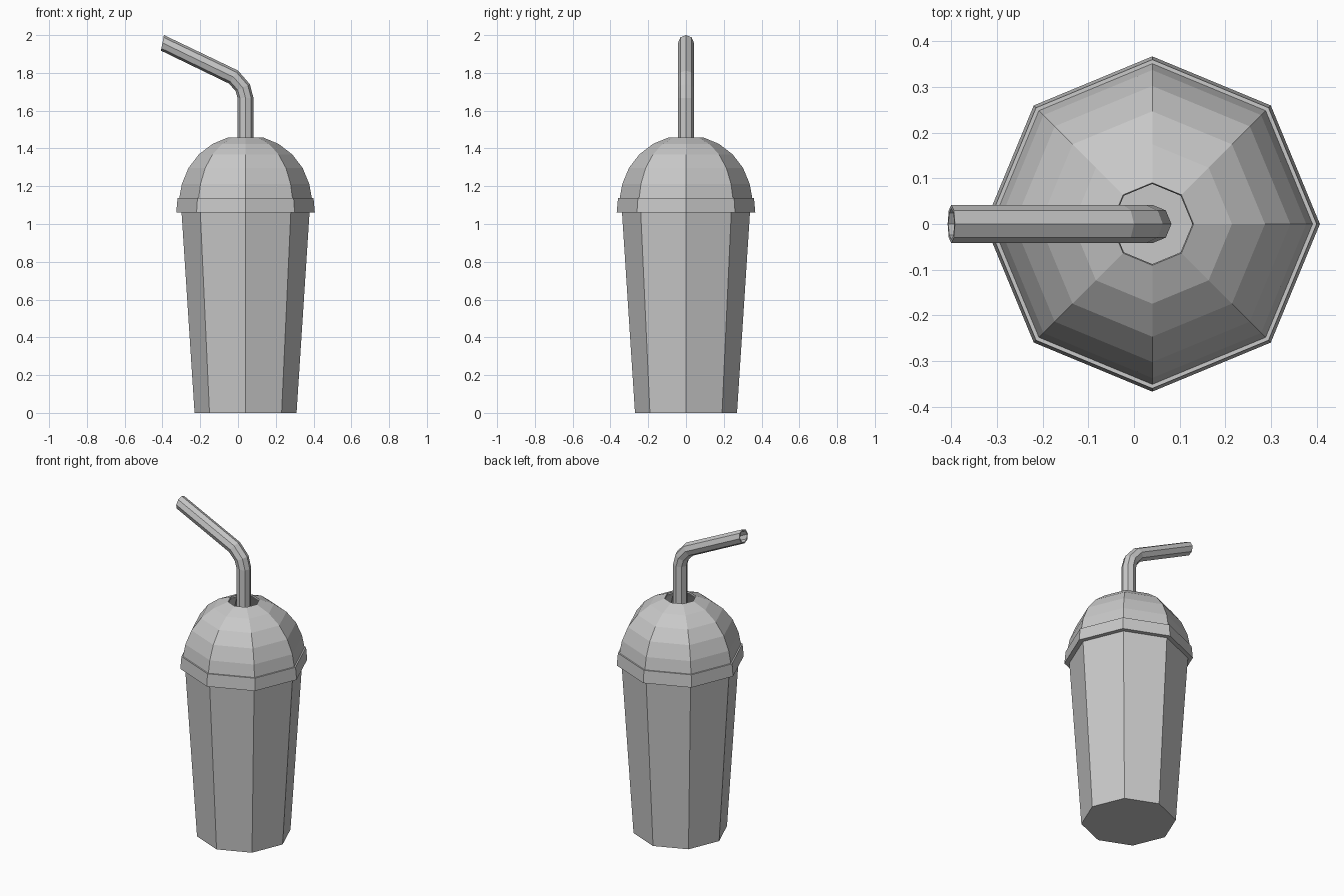
import bpy, bmesh
from math import sin, cos, radians, tau

cube = bpy.data.objects.get("Cube")
if cube:
    bpy.data.objects.remove(cube)

SIDES = 8
CUP_X = 0.04

grey = bpy.data.materials.new("plain_grey")
grey.use_nodes = True
grey.diffuse_color = (0.58, 0.58, 0.58, 1)
grey.node_tree.nodes["Principled BSDF"].inputs["Base Color"].default_value = (0.58, 0.58, 0.58, 1)


def skin(name, rings, closed=False):
    """Bridge rings of points; close the loop of rings or cap both ends."""
    bm = bmesh.new()
    loops = [[bm.verts.new(p) for p in ring] for ring in rings]
    pairs = list(zip(loops, loops[1:]))
    if closed:
        pairs.append((loops[-1], loops[0]))
    for a, b in pairs:
        for i in range(SIDES):
            j = (i + 1) % SIDES
            bm.faces.new((a[i], a[j], b[j], b[i]))
    if not closed:
        bm.faces.new(loops[0])
        bm.faces.new(loops[-1])
    bmesh.ops.recalc_face_normals(bm, faces=bm.faces)
    mesh = bpy.data.meshes.new(name)
    bm.to_mesh(mesh)
    bm.free()
    mesh.materials.append(grey)
    obj = bpy.data.objects.new(name, mesh)
    bpy.context.collection.objects.link(obj)
    return obj


def ring(x, z, radius, tilt=0):
    """Octagon around (x, 0, z), tilted about the y axis."""
    t = radians(tilt)
    points = []
    for i in range(SIDES):
        a = tau * i / SIDES
        u = radius * cos(a)
        points.append((x + u * cos(t), radius * sin(a), z + u * sin(t)))
    return points


def lathe(name, profile, closed=False):
    return skin(name, [ring(CUP_X, z, r) for r, z in profile], closed)


def dome_arc(radius):
    return [(radius * cos(radians(a)), 1.122 + radius * sin(radians(a)))
            for a in range(15, 76, 15)]


# Tapered cup
lathe("cup", [(0.27, 0), (0.34, 1.08)])

# Hollow dome lid with a stepped rim and a straw hole
outer = [(0.367, 1.06), (0.36, 1.137), (0.351, 1.137)] + dome_arc(0.349)
inner = dome_arc(0.339)[::-1] + [(0.336, 1.06)]
lathe("dome_lid", outer + inner, closed=True)

# Bent hollow straw: x, z and tilt of each section
path = [(0.04, 1.08, 0), (0.04, 1.667, 0), (0.025, 1.722, 25),
        (-0.024, 1.778, 55), (-0.4, 1.959, 79)]
wall_out = [ring(x, z, 0.042, t) for x, z, t in path]
wall_in = [ring(x, z, 0.034, t) for x, z, t in reversed(path)]
skin("bent_straw", wall_out + wall_in, closed=True)
